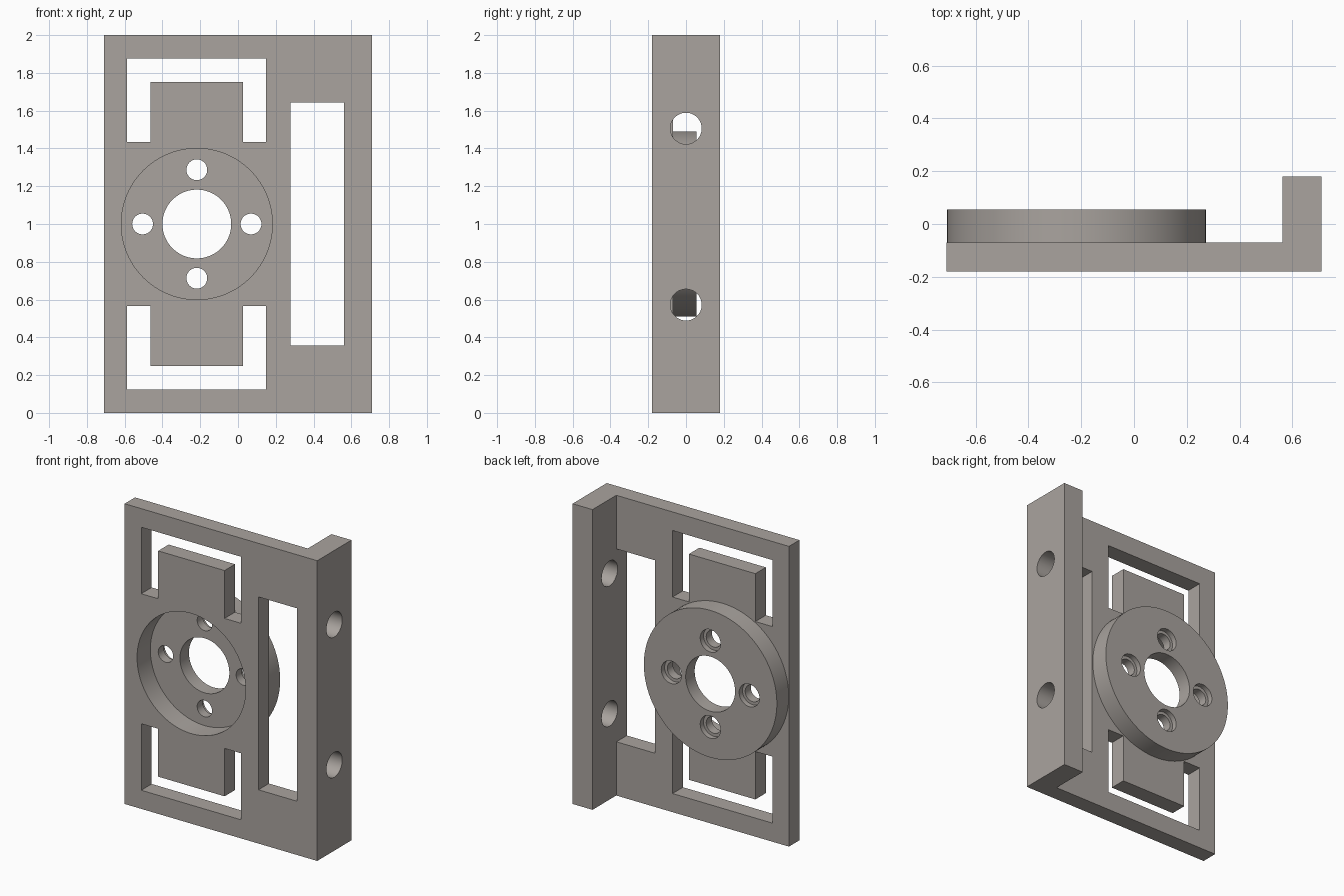
import bpy, math
from mathutils import Matrix

if "Cube" in bpy.data.objects:
    bpy.data.objects.remove(bpy.data.objects["Cube"])

CX, CZ = -0.218, 1.0          # disc axis
Y0, Y1 = -0.18, -0.07         # plate front and back

mat = bpy.data.materials.new("warm grey")
mat.diffuse_color = (0.40, 0.37, 0.345, 1)
mat.use_nodes = True
mat.node_tree.nodes["Principled BSDF"].inputs["Base Color"].default_value = mat.diffuse_color


def box(name, x0, x1, y0, y1, z0, z1):
    bpy.ops.mesh.primitive_cube_add(size=1)
    ob = bpy.context.object
    ob.name = name
    ob.data.transform(Matrix.Translation(((x0 + x1) / 2, (y0 + y1) / 2, (z0 + z1) / 2))
                      @ Matrix.Diagonal((x1 - x0, y1 - y0, z1 - z0, 1)))
    return ob


def cyl(name, r, a, b, u, v, axis='Y', n=96):
    """Cylinder from a to b along axis; u, v place its centre (x,z or y,z)."""
    bpy.ops.mesh.primitive_cylinder_add(vertices=n, radius=r, depth=b - a)
    ob = bpy.context.object
    ob.name = name
    mid = (a + b) / 2
    if axis == 'Y':
        m = Matrix.Translation((u, mid, v)) @ Matrix.Rotation(math.pi / 2, 4, 'X')
    else:
        m = Matrix.Translation((mid, u, v)) @ Matrix.Rotation(math.pi / 2, 4, 'Y')
    ob.data.transform(m)
    return ob


def combine(target, tool, op):
    mod = target.modifiers.new(op.lower(), 'BOOLEAN')
    mod.operation, mod.solver, mod.object = op, 'EXACT', tool
    bpy.context.view_layer.objects.active = target
    bpy.ops.object.modifier_apply(modifier=mod.name)
    bpy.data.objects.remove(tool, do_unlink=True)


# plate with an angled side flange
bracket = box("mounting_bracket", -0.71, 0.71, Y0, Y1, 0, 2)
combine(bracket, box("flange", 0.563, 0.71, Y0, 0.18, 0, 2), 'UNION')

# window beside the flange
combine(bracket, box("side_window", 0.277, 0.562, -0.3, 0, 0.358, 1.643), 'DIFFERENCE')

# U-shaped slots above and below, each leaving a tab
for s in (1, -1):
    def slot(x0, x1, d0, d1):
        z0, z1 = sorted((CZ + s * d0, CZ + s * d1))
        combine(bracket, box("slot", x0, x1, -0.3, 0, z0, z1), 'DIFFERENCE')
    slot(-0.587, -0.462, 0.433, 0.876)
    slot(0.027, 0.148, 0.433, 0.876)
    slot(-0.52, 0.09, 0.752, 0.876)

# raised disc on the back, with a recess from the front
combine(bracket, cyl("disc", 0.49, -0.12, 0.055, CX, CZ, n=128), 'UNION')
combine(bracket, cyl("recess", 0.40, -0.3, -0.04, CX, CZ, n=128), 'DIFFERENCE')
combine(bracket, cyl("centre_hole", 0.182, -0.2, 0.2, CX, CZ), 'DIFFERENCE')

# four screw holes, counterbored from the back
for i in range(4):
    a = i * math.pi / 2
    u, v = CX + 0.287 * math.cos(a), CZ + 0.287 * math.sin(a)
    combine(bracket, cyl("screw_hole", 0.055, -0.1, 0.2, u, v, n=48), 'DIFFERENCE')
    combine(bracket, cyl("counterbore", 0.075, 0.02, 0.2, u, v, n=48), 'DIFFERENCE')

# cross holes through the flange
for z in (0.572, 1.506):
    combine(bracket, cyl("flange_hole", 0.083, 0.5, 0.8, 0, z, 'X', 64), 'DIFFERENCE')

bracket.data.materials.clear()
bracket.data.materials.append(mat)
bpy.ops.object.select_all(action='DESELECT')
bracket.select_set(True)
bpy.context.view_layer.objects.active = bracket
bpy.ops.object.shade_smooth_by_angle(angle=math.radians(30))
